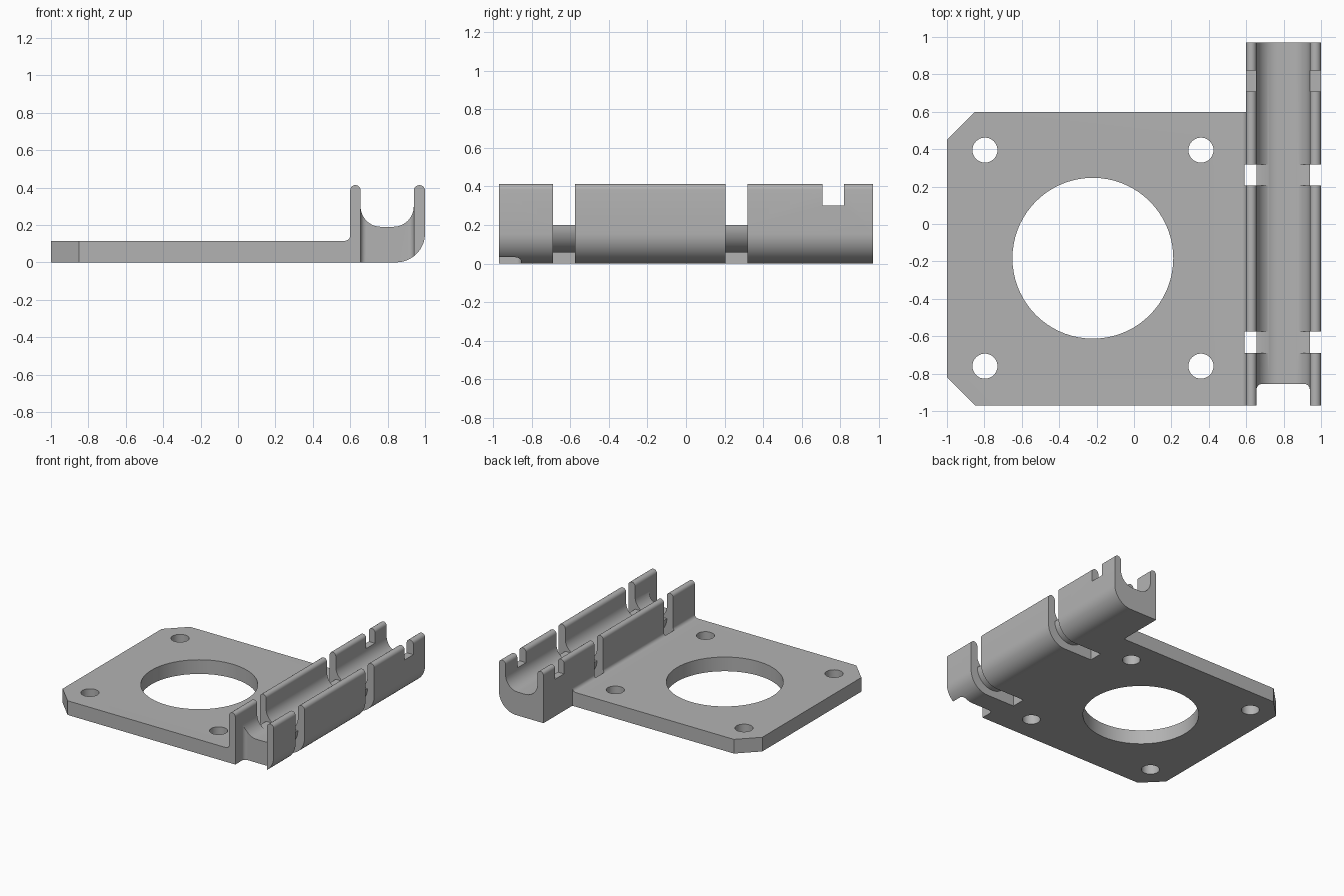
import bpy, bmesh
from math import cos, sin, radians

old = bpy.data.objects.get("Cube")
if old:
    bpy.data.objects.remove(old, do_unlink=True)

grey = bpy.data.materials.new("plain grey")
grey.use_nodes = True
COLOUR = (0.45, 0.45, 0.45, 1)
grey.diffuse_color = COLOUR
grey.node_tree.nodes["Principled BSDF"].inputs["Base Color"].default_value = COLOUR


def arc(cx, cy, r, start, end, steps=12):
    """Points along an arc, angles in degrees."""
    angles = [radians(start + (end - start) * i / steps) for i in range(steps + 1)]
    return [(cx + r * cos(a), cy + r * sin(a)) for a in angles]


def prism(name, outline, axis, low, high):
    """Extrude an outline: XZ outline along y, or XY outline along z."""
    bm = bmesh.new()
    place = (lambda p: (p[0], low, p[1])) if axis == "y" else (lambda p: (p[0], p[1], low))
    face = bm.faces.new([bm.verts.new(place(p)) for p in outline])
    grown = bmesh.ops.extrude_face_region(bm, geom=[face])["geom"]
    depth = high - low
    bmesh.ops.translate(bm, verts=[v for v in grown if isinstance(v, bmesh.types.BMVert)],
                        vec=(0, depth, 0) if axis == "y" else (0, 0, depth))
    bmesh.ops.recalc_face_normals(bm, faces=bm.faces)
    mesh = bpy.data.meshes.new(name)
    bm.to_mesh(mesh)
    bm.free()
    mesh.materials.append(grey)
    obj = bpy.data.objects.new(name, mesh)
    bpy.context.collection.objects.link(obj)
    return obj


def rect(x0, x1, y0, y1):
    return [(x0, y0), (x1, y0), (x1, y1), (x0, y1)]


def cut(obj, cutters):
    """Subtract each cutter, bake the result and remove the cutters."""
    for c in cutters:
        c.hide_render = True
        mod = obj.modifiers.new("cut", "BOOLEAN")
        mod.operation = "DIFFERENCE"
        mod.solver = "EXACT"
        mod.object = c
    graph = bpy.context.evaluated_depsgraph_get()
    baked = bpy.data.meshes.new_from_object(obj.evaluated_get(graph))
    obj.modifiers.clear()
    obj.data = baked
    for c in cutters:
        bpy.data.objects.remove(c, do_unlink=True)


FRONT, PLATE_BACK, BACK = -0.97, 0.6, 0.97
LEFT, IN_L, IN_R, RIGHT = 0.6, 0.655, 0.94, 1.0   # channel walls
MID = (IN_L + IN_R) / 2
THICK, TOP, FLOOR = 0.115, 0.413, 0.19
SLOTS = [(-0.69, -0.575), (0.205, 0.318)]


def slot_cutters():
    """Strap slots: everything around a half-round core is removed."""
    result = []
    core = arc(MID, 0.2, (IN_R - IN_L) / 2, 0, -180, 24)
    around = ([(0.59, -0.1), (1.1, -0.1), (1.1, 0.25), (IN_R, 0.25)] + core
              + [(IN_L, 0.25), (0.59, 0.25)])
    for a, b in SLOTS:
        result.append(prism("slot_around", around, "y", a, b))
        result.append(prism("slot_above", rect(0.59, 1.1, 0.2, 0.6), "y", a, b))
    return result


# Base plate with a small fillet against the channel wall
plate_profile = ([(-1, 0), (LEFT, 0)]
                 + arc(LEFT - 0.03, THICK + 0.03, 0.03, 0, -90, 8) + [(-1, THICK)])
plate = prism("base_plate", plate_profile, "y", FRONT, PLATE_BACK)

# Clipped corners, centre opening and four screw holes
plate_cuts = slot_cutters()
for y, s in ((FRONT, 1), (PLATE_BACK, -1)):
    tri = [(-1.05, y + s * 0.2), (-0.8, y - s * 0.05), (-1.05, y - s * 0.05)]
    plate_cuts.append(prism("corner_cut", tri, "z", -0.1, 0.3))
holes = [(-0.22, -0.183, 0.43, 72)]
holes += [(x, y, 0.067, 32) for x in (-0.797, 0.358) for y in (-0.76, 0.395)]
for x, y, r, n in holes:
    ring = arc(x, y, r, 0, 360, n)[:-1]
    plate_cuts.append(prism("hole_cut", ring, "z", -0.1, 0.3))
cut(plate, plate_cuts)

# U-shaped channel with round-topped walls
R_IN, R_OUT = 0.11, 0.155
tip_l, tip_r = (IN_L - LEFT) / 2, (RIGHT - IN_R) / 2
channel_profile = (
    [(LEFT, 0)]
    + arc(RIGHT - R_OUT, R_OUT, R_OUT, -90, 0, 16)
    + arc(RIGHT - tip_r, TOP - tip_r, tip_r, 0, 180)
    + arc(IN_R - R_IN, FLOOR + R_IN, R_IN, 0, -90)
    + arc(IN_L + R_IN, FLOOR + R_IN, R_IN, -90, -180)
    + arc(LEFT + tip_l, TOP - tip_l, tip_l, 0, 180))
channel = prism("cable_channel", channel_profile, "y", FRONT, BACK)

# Open front end of the floor, with rounded inner corners
END, R = -0.855, 0.03
end_outline = ([(IN_L, -1.1), (IN_R, -1.1)]
               + arc(IN_R - R, END - R, R, 0, 90, 8)
               + arc(IN_L + R, END - R, R, 90, 180, 8))
channel_cuts = slot_cutters()
channel_cuts.append(prism("front_cut", end_outline, "z", -0.1, 0.6))

# Notches in the top of both walls
channel_cuts.append(prism("notch_cut", rect(0.5, 1.1, 0.3, 0.6), "y", 0.708, 0.82))
cut(channel, channel_cuts)

# Smooth curved faces, keep hard edges
bpy.ops.object.select_all(action="DESELECT")
for obj in (plate, channel):
    obj.select_set(True)
    bpy.context.view_layer.objects.active = obj
bpy.ops.object.shade_smooth_by_angle(angle=radians(30))
